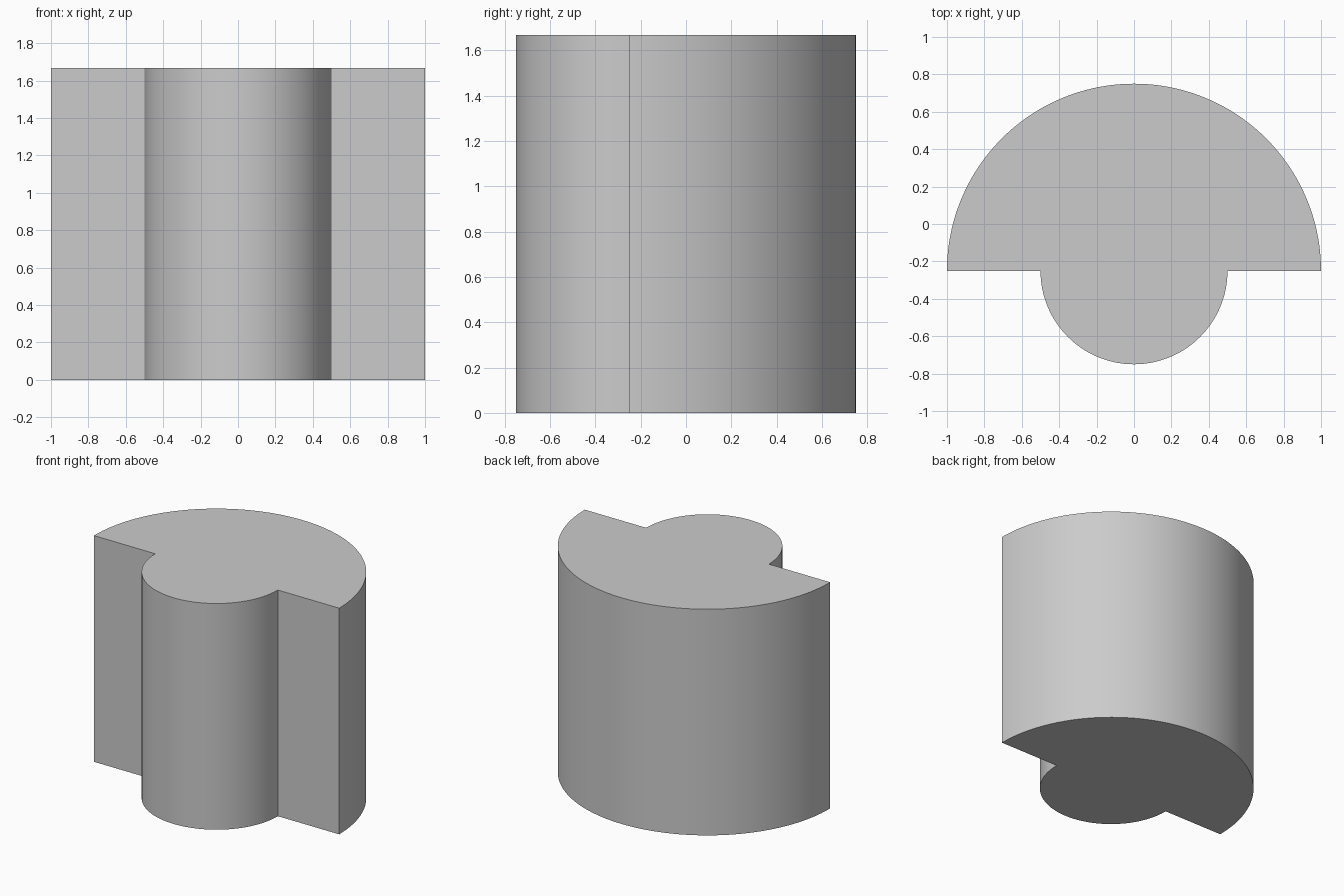
import bpy, bmesh
from math import pi, sin, cos, radians

if "Cube" in bpy.data.objects:
    bpy.data.objects.remove(bpy.data.objects["Cube"])

HEIGHT = 1.667
CY = -0.25          # shared centre of both half circles
SEGMENTS = 96


def arc(radius, start, end):
    """Points on an arc about (0, CY), both ends included."""
    steps = [start + (end - start) * i / SEGMENTS for i in range(SEGMENTS + 1)]
    return [(radius * cos(a), CY + radius * sin(a), 0) for a in steps]


# Profile: large half disc at the back, small half disc at the front
profile = arc(1.0, 0, pi) + arc(0.5, pi, 2 * pi)

# Extrude the profile straight up
bm = bmesh.new()
base = bm.faces.new([bm.verts.new(p) for p in profile])
top = bmesh.ops.extrude_face_region(bm, geom=[base], use_keep_orig=True)
top_verts = [g for g in top["geom"] if isinstance(g, bmesh.types.BMVert)]
bmesh.ops.translate(bm, verts=top_verts, vec=(0, 0, HEIGHT))
bmesh.ops.recalc_face_normals(bm, faces=bm.faces)

mesh = bpy.data.meshes.new("stepped_half_round_block")
bm.to_mesh(mesh)
bm.free()
block = bpy.data.objects.new("stepped_half_round_block", mesh)
bpy.context.collection.objects.link(block)

# Smooth curved walls, sharp corners and rims
bpy.context.view_layer.objects.active = block
block.select_set(True)
bpy.ops.object.shade_smooth_by_angle(angle=radians(30))
